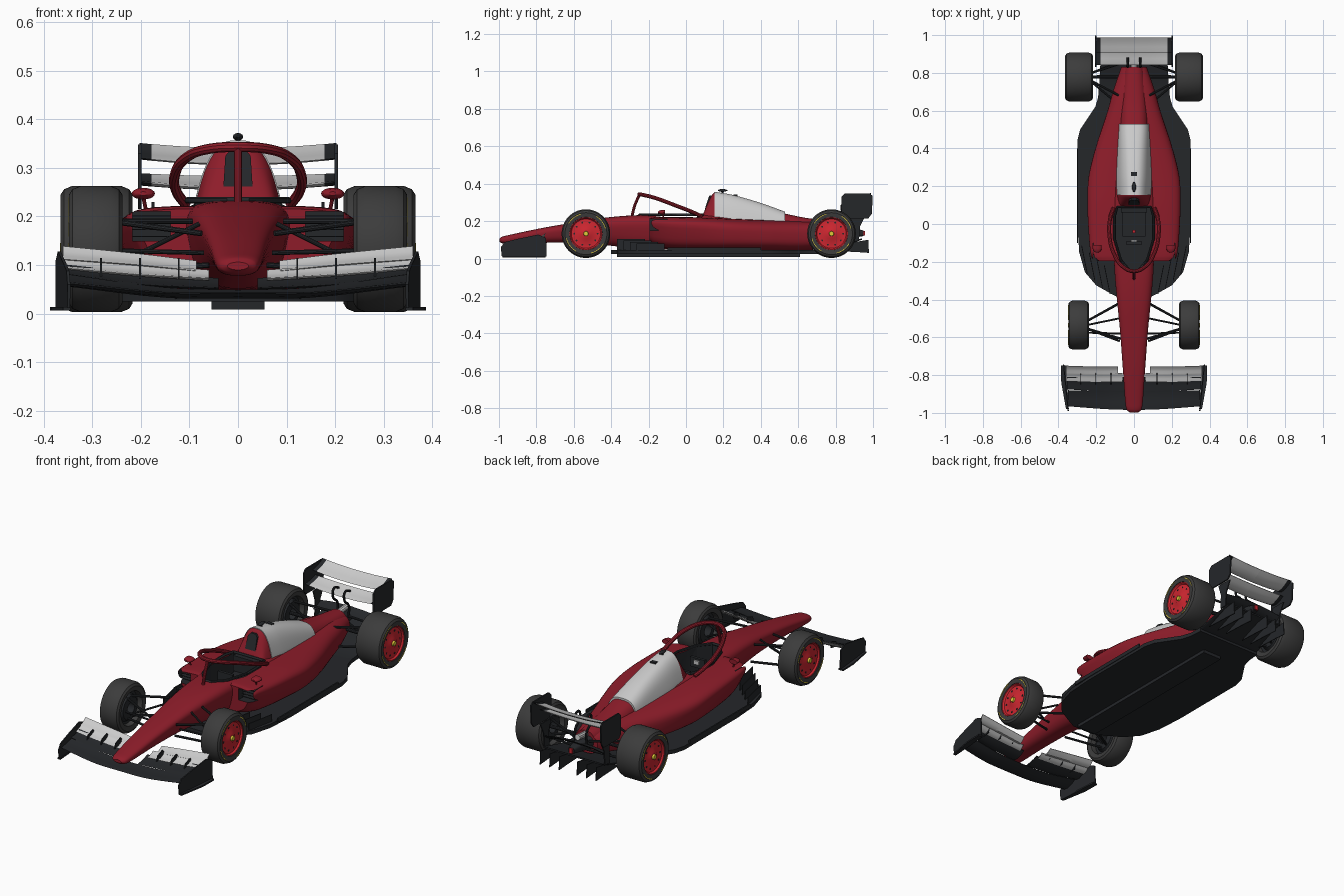
import bpy, bmesh, math

if "Cube" in bpy.data.objects:
    bpy.data.objects.remove(bpy.data.objects["Cube"])

def material(name, r, g, b):
    m = bpy.data.materials.new(name)
    m.diffuse_color = (r, g, b, 1)
    m.use_nodes = True
    m.node_tree.nodes["Principled BSDF"].inputs["Base Color"].default_value = m.diffuse_color
    return m

RED = material("body_red", .27, .012, .023)
RIM = material("rim_red", .62, .02, .03)
WHITE = material("white", .75, .75, .75)
CARBON = material("carbon", .018, .02, .023)
RUBBER = material("rubber", .045, .045, .045)
YELLOW = material("yellow", .75, .6, .04)

# ---------- helpers ----------
def skin(name, rings, mat, caps=True, wrap=False, mirror=False):
    bm = bmesh.new()
    vs = [[bm.verts.new(p) for p in ring] for ring in rings]
    n = len(vs[0])
    for i in range(len(vs) if wrap else len(vs) - 1):
        a, b = vs[i], vs[(i + 1) % len(vs)]
        for j in range(n):
            k = (j + 1) % n
            bm.faces.new((a[j], a[k], b[k], b[j]))
    if caps and not wrap:
        bm.faces.new(vs[0])
        bm.faces.new(vs[-1])
    bmesh.ops.recalc_face_normals(bm, faces=bm.faces)
    me = bpy.data.meshes.new(name)
    bm.to_mesh(me)
    bm.free()
    me.materials.append(mat)
    ob = bpy.data.objects.new(name, me)
    bpy.context.collection.objects.link(ob)
    if mirror:
        ob.modifiers.new("Mirror", 'MIRROR')
    return ob

def smooth(secs, k=6):
    """Cubic interpolation of rows along their first column."""
    m = len(secs)
    def slope(i, c):
        a, b = secs[max(i - 1, 0)], secs[min(i + 1, m - 1)]
        return (b[c] - a[c]) / (b[0] - a[0])
    out = []
    for i in range(m - 1):
        p, q = secs[i], secs[i + 1]
        h = q[0] - p[0]
        for s in range(k):
            t = s / k
            out.append([p[0] + h * t] + [
                (2*t**3 - 3*t*t + 1) * p[c] + (t**3 - 2*t*t + t) * h * slope(i, c)
                + (3*t*t - 2*t**3) * q[c] + (t**3 - t*t) * h * slope(i + 1, c)
                for c in range(1, len(p))])
    return out + [list(secs[-1])]

def loft(name, secs, mat, n=40, k=6):
    """Sections: y, half width, z low, z high, squareness, taper."""
    rings = []
    for y, w, z0, z1, e, tp in smooth(secs, k):
        ring = []
        for i in range(n):
            a = 2 * math.pi * (i + .5) / n
            c, s = math.cos(a), math.sin(a)
            t = (math.copysign(abs(s) ** (2 / e), s) + 1) / 2
            f = 1 - tp * t if tp > 0 else 1 + tp * (1 - t)
            ring.append((math.copysign(abs(c) ** (2 / e), c) * w * f, y, z0 + (z1 - z0) * t))
        rings.append(ring)
    return skin(name, rings, mat)

def blade(name, stations, mat, th=.004):
    """Stations: x, front y, front z, rear y, rear z."""
    rings = []
    for x, y0, z0, y1, z1 in smooth(stations, 5):
        P = lambda t, d: (x, y0 + (y1 - y0) * t, z0 + (z1 - z0) * t - .008 * math.sin(math.pi * t) + d)
        rings.append([P(0, 0), P(.12, th * .7), P(.4, th), P(.75, th * .6), P(1, .001),
                      P(1, -.001), P(.75, -th * .6), P(.4, -th), P(.12, -th * .7)])
    return skin(name, rings, mat, mirror=True)

def prism(name, pts, axis, a, b, mat, mirror=False):
    f = (lambda p, d: (d, p[0], p[1])) if axis == 'x' else (lambda p, d: (p[0], p[1], d))
    return skin(name, [[f(p, d) for p in pts] for d in (a, b)], mat, mirror=mirror)

def box(name, c, s, mat, mirror=False):
    x, y, z = c
    a, b, d = s[0] / 2, s[1] / 2, s[2] / 2
    return prism(name, [(x-a, y-b), (x+a, y-b), (x+a, y+b), (x-a, y+b)], 'z', z - d, z + d, mat, mirror)

def lathe(name, prof, cy, cz, mat, n=48, wrap=False):
    rings = [[(x, cy + r * math.cos(2*math.pi*i/n), cz + r * math.sin(2*math.pi*i/n))
              for i in range(n)] for x, r in prof]
    return skin(name, rings, mat, wrap=wrap, mirror=True)

def tube(name, pts, r, mat, curved=False, cyclic=False):
    cu = bpy.data.curves.new(name, 'CURVE')
    cu.dimensions, cu.bevel_depth, cu.bevel_resolution, cu.use_fill_caps = '3D', r, 3, True
    if curved:
        sp = cu.splines.new('BEZIER')
        sp.bezier_points.add(len(pts) - 1)
        for bp, p in zip(sp.bezier_points, pts):
            bp.co, bp.handle_left_type, bp.handle_right_type = p, 'AUTO', 'AUTO'
    else:
        sp = cu.splines.new('POLY')
        sp.points.add(len(pts) - 1)
        for q, p in zip(sp.points, pts):
            q.co = (*p, 1)
    sp.use_cyclic_u = cyclic
    cu.materials.append(mat)
    ob = bpy.data.objects.new(name, cu)
    bpy.context.collection.objects.link(ob)
    return ob

def pair(name, pts, r, mat, curved=False):
    for s, side in ((1, "right"), (-1, "left")):
        tube(f"{name}_{side}", [(s * x, y, z) for x, y, z in pts], r, mat, curved)

def cut(ob, cutter):
    m = ob.modifiers.new("Cut", 'BOOLEAN')
    m.operation, m.solver, m.object, m.material_mode = 'DIFFERENCE', 'EXACT', cutter, 'TRANSFER'
    bpy.context.view_layer.objects.active = ob
    bpy.ops.object.modifier_apply(modifier="Cut")

# ---------- bodywork ----------
hull = loft("nose_and_tub", [
    (-.998, .022, .09, .106, 2, 0), (-.985, .038, .082, .116, 2.3, 0), (-.95, .048, .078, .125, 2.5, -.1),
    (-.76, .066, .084, .165, 2.8, -.25), (-.55, .086, .082, .2, 3, -.35), (-.4, .105, .068, .222, 3, -.4),
    (-.25, .117, .052, .232, 3.2, -.35), (.1, .125, .045, .236, 3.5, -.2), (.3, .11, .045, .23, 3, 0)], RED)
pods = loft("sidepods", [
    (-.195, .228, .085, .216, 5, -.3), (-.17, .245, .07, .221, 5, -.3), (-.08, .256, .05, .222, 4.5, -.25),
    (.1, .262, .042, .22, 4, -.18), (.25, .25, .04, .213, 3.6, -.1), (.45, .19, .04, .205, 3.2, 0),
    (.6, .14, .04, .2, 3, 0), (.7, .112, .05, .195, 2.8, 0), (.83, .068, .08, .18, 2.5, 0)], RED)
loft("airbox", [(.09, .1, .15, .235, 3, .3), (.13, .108, .15, .325, 3, .5),
                (.15, .108, .15, .352, 3, .5), (.17, .108, .15, .35, 3, .5)], RED)
loft("engine_cover", [(.153, .111, .15, .357, 3, .5), (.25, .112, .15, .34, 3, .48),
                      (.4, .105, .14, .297, 3, .42), (.53, .098, .13, .25, 3, .35)], WHITE)
loft("engine_spine", [(.4, .1, .13, .27, 3, .45), (.53, .093, .12, .24, 3, .35), (.65, .085, .1, .216, 2.8, .3),
                      (.83, .06, .09, .195, 2.5, .2)], RED)
half = [(.088, .09), (.103, .04), (.103, -.08), (.07, -.19), (.02, -.25)]
cockpit = half + [(-x, y) for x, y in reversed(half)]
cutter = prism("cockpit_cutter", cockpit, 'z', .1, .32, CARBON)
cut(hull, cutter)
cut(pods, cutter)
bpy.data.objects.remove(cutter)
for s in (1, -1):
    c = box("inlet_cutter", (s * .178, -.2, .18), (.078, .2, .06), CARBON)
    cut(pods, c)
    bpy.data.objects.remove(c)
for i in range(4):
    box("inlet_vane", (.178, -.15, .159 + i * .014), (.078, .03, .002), CARBON, True)
# airbox intake, roof camera and slot
skin("airbox_intake", [[(-.03, y, .262), (.03, y, .262), (.026, y + .02, .325), (.014, y + .027, .338),
     (-.014, y + .027, .338), (-.026, y + .02, .325)] for y in (.1, .15)], CARBON)
tube("camera_stalk", [(0, .195, .34), (0, .195, .366)], .005, CARBON)
loft("roof_camera", [(.17, .004, .362, .366, 2, 0), (.185, .01, .357, .371, 2, 0),
                     (.205, .01, .357, .371, 2, 0), (.222, .004, .362, .366, 2, 0)], CARBON, 16)
box("cover_slot", (0, .265, .336), (.03, .02, .01), CARBON)

# ---------- cockpit ----------
tube("cockpit_rim", [(x, y, .233) for x, y in cockpit], .007, CARBON, False, True)
box("seat_base", (0, -.0, .125), (.12, .13, .05), CARBON)
box("headrest", (0, .075, .19), (.14, .03, .08), CARBON)
box("steering_wheel", (0, -.1, .195), (.085, .015, .05), CARBON)
box("steering_screen", (0, -.09, .2), (.03, .012, .02), WHITE)
box("seat_buckle", (0, -.04, .153), (.016, .016, .012), RIM)
# protective hoop over the cockpit
arc = [(.108, .085, .225), (.126, .03, .25), (.13, -.06, .285), (.105, -.16, .322), (.06, -.225, .339)]
tube("halo_ring", arc + [(0, -.25, .343)] + [(-x, y, z) for x, y, z in reversed(arc)], .0105, RED, True)
tube("halo_pillar", [(0, -.29, .22), (0, -.275, .28), (0, -.25, .34)], .008, RED, True)
# mirrors
loft_mirror = [[(.195 + r * .024 * math.cos(a), y, .247 + r * .012 * math.sin(a))
                for a in [k * math.pi / 10 for k in range(20)]]
               for y, r in ((-.15, .35), (-.143, .8), (-.13, 1), (-.112, 1))]
skin("mirror", loft_mirror, RED, mirror=True)
pair("mirror_stalk", [(.195, -.125, .24), (.19, -.12, .215)], .004, RED)

# ---------- floor and diffuser ----------
edge = [(.06, -.4), (.12, -.37), (.2, -.325), (.26, -.255), (.29, -.15), (.3, 0), (.3, .44), (.285, .5),
        (.245, .56), (.205, .62), (.19, .67), (.185, .74)]
prism("floor", edge + [(-x, y) for x, y in reversed(edge)], 'z', .025, .045, CARBON)
box("plank", (0, .12, .018), (.11, .98, .02), CARBON)
for i in range(4):
    x, y = .125 + .04 * i, -.37 + .035 * i
    prism("floor_fence", [(x, y), (x + .004, y), (x + .034, y + .15), (x + .03, y + .15)],
          'z', .03, .105 - .008 * i, CARBON, True)
prism("floor_edge_wing", [(.296, -.1), (.303, -.1), (.303, .4), (.296, .4)], 'z', .04, .06, CARBON, True)
loft("diffuser", [(.62, .19, .027, .043, 8, 0), (.72, .185, .034, .05, 8, 0),
                  (.85, .178, .07, .082, 8, 0), (.94, .17, .1, .108, 8, 0)], CARBON)
for x in (.05, .105, .16):
    prism("diffuser_strake", [(.78, .04), (.91, .035), (.978, .03), (.975, .1), (.9, .088)],
          'x', x, x + .004, CARBON, True)
loft("gearbox", [(.8, .05, .1, .175, 3, 0), (.88, .032, .11, .165, 3, 0), (.95, .018, .12, .15, 3, 0)], CARBON)
tube("exhaust", [(0, .82, .178), (0, .9, .185)], .015, WHITE)

# ---------- front wing ----------
blade("front_wing_main", [(0, -.985, .042, -.885, .048), (.15, -.98, .042, -.885, .053),
                          (.35, -.965, .062, -.88, .08)], CARBON, .006)
blade("front_wing_second", [(.04, -.89, .052, -.81, .072), (.2, -.885, .06, -.81, .084),
                            (.355, -.875, .08, -.81, .1)], CARBON)
blade("front_wing_lower_flap", [(.06, -.837, .072, -.79, .089), (.2, -.836, .08, -.79, .1),
                                (.36, -.83, .094, -.785, .114)], WHITE)
blade("front_wing_upper_flap", [(.085, -.797, .088, -.755, .108), (.2, -.797, .1, -.755, .122),
                                (.36, -.793, .112, -.75, .138)], WHITE)
ep = [(-.985, .012), (-.745, .012), (-.748, .11), (-.79, .128), (-.9, .105), (-.97, .088), (-.99, .06)]
skin("front_endplate", [[(.375 + (y + .75) * .1 - d, y, z) for y, z in ep] for d in (0, .006)], CARBON, mirror=True)
prism("front_footplate", [(.345, -.98), (.36, -.98), (.385, -.84), (.387, -.75), (.36, -.75)],
      'z', .006, .014, CARBON, True)
for x in (.12, .2, .28):
    prism("flap_bracket", [(-.85, .072), (-.8, .08), (-.79, .105), (-.8, .115), (-.84, .1)],
          'x', x, x + .004, CARBON, True)

# ---------- rear wing ----------
for nm, m, xs in (("plane", WHITE, (0, .1, .178)), ("tip", CARBON, (.178, .19, .203))):
    blade(f"rear_wing_main_{nm}", [(x, .842, .258 + .3 * x * x, .925, .282 + .15 * x * x) for x in xs], m, .006)
    blade(f"rear_wing_flap_{nm}", [(x, .905, .308 + .3 * x * x, .988, .34 + .25 * x * x) for x in xs], m, .005)
prism("rear_endplate", [(.85, .348), (.98, .348), (.998, .335), (.994, .24), (.975, .215), (.85, .215),
                        (.832, .235), (.832, .33)], 'x', .199, .206, CARBON, True)
prism("rear_endplate_leg", [(.87, .23), (.96, .23), (.93, .17), (.925, .095), (.885, .095), (.89, .17)],
      'x', .172, .178, CARBON, True)
pair("swan_neck", [(.033, .87, .15), (.033, .87, .21), (.033, .835, .25), (.033, .84, .292), (.033, .88, .283)],
     .006, CARBON, True)
blade("beam_wing", [(0, .87, .15, .93, .175), (.1, .87, .145, .93, .17), (.175, .87, .135, .93, .16)], CARBON)
box("rear_light", (0, .952, .135), (.02, .01, .025), RIM)

# ---------- wheels ----------
CZ = .133
for end, cy, x0, x1 in (("front", -.535, .238, .348), ("rear", .778, .217, .365)):
    lathe(f"{end}_tyre", [(x0 + .004, .088), (x0, .112), (x0 + .007, .123), (x0 + .024, .13), (x1 - .024, .13),
          (x1 - .007, .123), (x1, .112), (x1 - .003, .088), (x1 - .02, .084), (x0 + .02, .084)],
          cy, CZ, RUBBER, 56, True)
    lathe(f"{end}_rim", [(x1 - .03, .09), (x1 - .005, .09), (x1 - .006, .084), (x1 - .014, .078),
                         (x1 - .014, .035), (x1 - .008, .026)], cy, CZ, RIM)
    lathe(f"{end}_hub_nut", [(x1 - .01, .014), (x1 + .001, .012)], cy, CZ, YELLOW, 12)
    lathe(f"{end}_brake_drum", [(x0 + .012, .06), (x0 + .008, .03), (x1 - .032, .03), (x1 - .032, .086),
                                (x0 + .03, .084), (x0 + .03, .07)], cy, CZ, CARBON, 40, True)
    for i in range(10):
        a = 2 * math.pi * i / 10
        lathe(f"{end}_rim_hole", [(x1 - .016, .005), (x1 - .0125, .005)], cy + .062 * math.cos(a),
              CZ + .062 * math.sin(a), CARBON, 8)
    for i in range(4):
        angs = [math.pi / 2 * i + .25 + .1 * j for j in range(9)]
        skin(f"{end}_tyre_stripe", [[(x, cy + r * math.cos(a), CZ + r * math.sin(a)) for x, r in (
            (x1 - .004, .106), (x1 + .0006, .106), (x1 + .0008, .109), (x1 - .004, .109))] for a in angs],
            YELLOW, mirror=True)

# ---------- suspension ----------
for nm, p, q, r in (
        ("front_upper_arm_a", (.075, -.62, .165), (.26, -.55, .19), .006),
        ("front_upper_arm_b", (.095, -.43, .19), (.26, -.52, .19), .006),
        ("front_lower_arm_a", (.06, -.61, .1), (.26, -.55, .085), .006),
        ("front_lower_arm_b", (.08, -.42, .1), (.26, -.52, .085), .006),
        ("front_push_rod", (.08, -.5, .185), (.25, -.535, .1), .005),
        ("front_track_rod", (.07, -.58, .125), (.26, -.575, .13), .005),
        ("rear_upper_arm_a", (.06, .67, .18), (.24, .765, .19), .006),
        ("rear_upper_arm_b", (.04, .86, .16), (.24, .795, .19), .006),
        ("rear_lower_arm_a", (.09, .64, .1), (.24, .765, .085), .006),
        ("rear_lower_arm_b", (.03, .87, .12), (.24, .795, .085), .006),
        ("rear_drive_shaft", (.03, .78, .135), (.25, .778, CZ), .009)):
    pair(nm, [p, q], r, CARBON)

# apply mirrors, turn curves to meshes, smooth with sharp edges kept
bpy.ops.object.select_all(action='SELECT')
bpy.context.view_layer.objects.active = hull
bpy.ops.object.convert(target='MESH')
bpy.ops.object.shade_smooth_by_angle(angle=math.radians(35))
